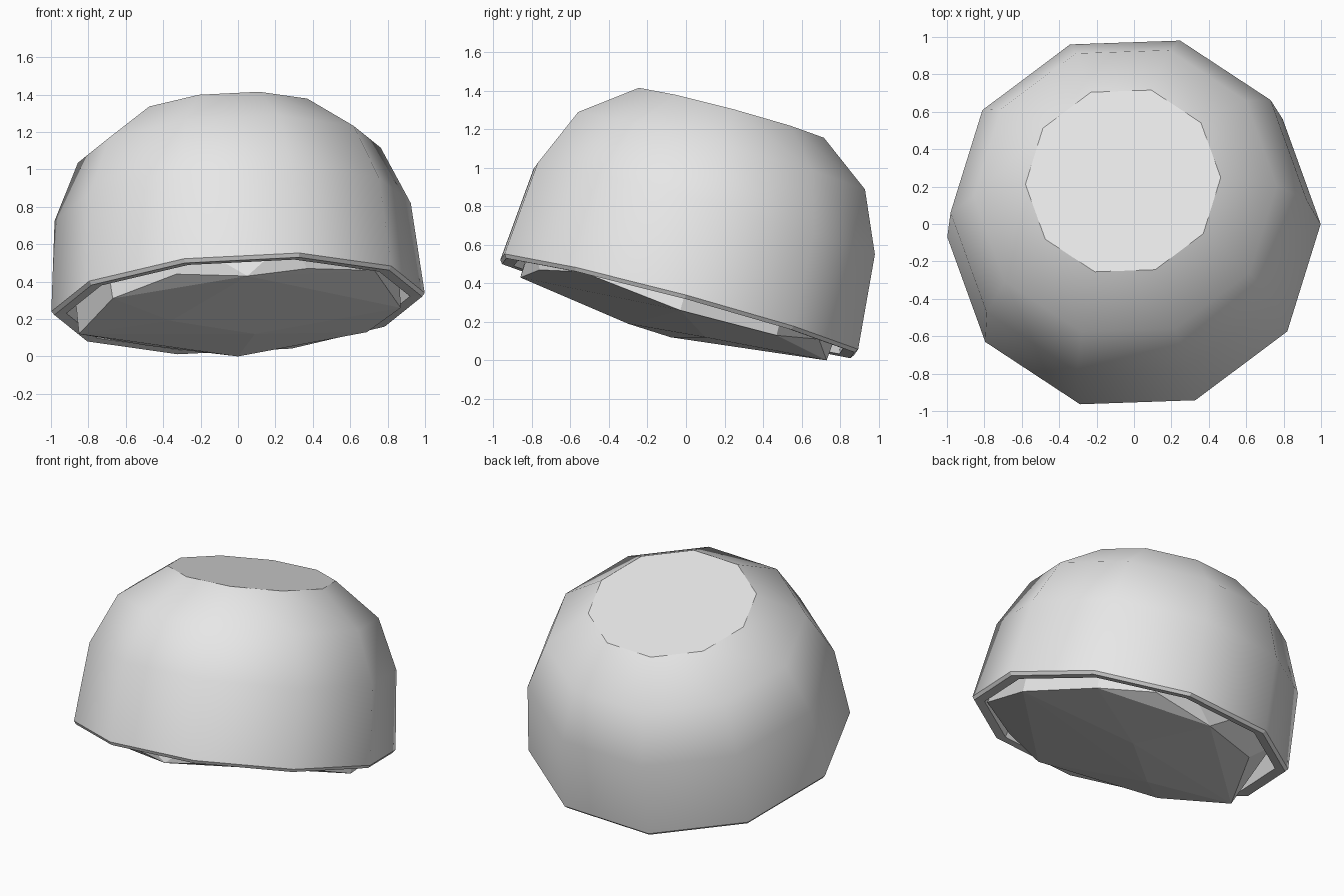
import bpy, bmesh
from math import cos, sin, pi
from mathutils import Vector

cube = bpy.data.objects.get("Cube")
if cube:
    bpy.data.objects.remove(cube, do_unlink=True)

SIDES = 10
CENTRE = Vector((0, -0.035, 0.29))
AXIS = Vector((-0.057, 0.259, 0.964)).normalized()
U = Vector((1, 0.035, 0.05))
U = (U - AXIS * U.dot(AXIS)).normalized()
V = AXIS.cross(U)

grey = bpy.data.materials.new("light grey")
grey.use_nodes = True
COLOUR = (0.8, 0.8, 0.8, 1)
grey.diffuse_color = COLOUR
grey.node_tree.nodes["Principled BSDF"].inputs["Base Color"].default_value = COLOUR


def ring(bm, radius, height):
    """Ring of vertices around the tilted axis."""
    verts = []
    for i in range(SIDES):
        a = 2 * pi * i / SIDES
        verts.append(bm.verts.new(CENTRE + AXIS * height + radius * (U * cos(a) + V * sin(a))))
    return verts


def finish(bm, name):
    bmesh.ops.recalc_face_normals(bm, faces=bm.faces[:])
    mesh = bpy.data.meshes.new(name)
    bm.to_mesh(mesh)
    bm.free()
    mesh.materials.append(grey)
    obj = bpy.data.objects.new(name, mesh)
    bpy.context.collection.objects.link(obj)
    return obj


def lathe(name, profile, smooth_bands):
    """Tilted faceted shell: bands between rings, closed at both ends."""
    bm = bmesh.new()
    rings = [ring(bm, r, h) for r, h in profile]
    for n, (a, b) in enumerate(zip(rings, rings[1:])):
        for i in range(SIDES):
            j = (i + 1) % SIDES
            bm.faces.new((a[i], a[j], b[j], b[i])).smooth = n in smooth_bands
    bm.faces.new(rings[0])
    bm.faces.new(rings[-1])
    return finish(bm, name)


# Domed shell: flat top, smooth sides, thin lip, then the inner lining
lathe("domed_cap",
      [(0.523, 1.024), (0.811, 0.815), (0.954, 0.5), (1.0, 0),
       (0.985, -0.02), (0.92, -0.015), (0.89, 0.15)],
      smooth_bands=(0, 1, 2))

# Irregular faceted plug that bulges out below the lip
bm = bmesh.new()
ring(bm, 0.87, 0.12)
UNDERSIDE = [(0.87, -0.03, 0.26), (0.69, 0.47, 0.13), (0.4, 0.69, 0.11),
             (0, 0.73, 0), (-0.5, 0.51, 0.06), (-0.85, -0.08, 0.12),
             (-0.67, -0.57, 0.31), (-0.33, -0.78, 0.44), (0.05, -0.86, 0.43),
             (0.37, -0.76, 0.47), (0.73, -0.54, 0.46),
             (0.09, 0.1, 0.12), (-0.36, -0.3, 0.19)]
for p in UNDERSIDE:
    bm.verts.new(p)
hull = bmesh.ops.convex_hull(bm, input=bm.verts[:])
loose = [v for v in bm.verts if not v.link_faces]
bmesh.ops.delete(bm, geom=loose, context='VERTS')
finish(bm, "underside_plug")
